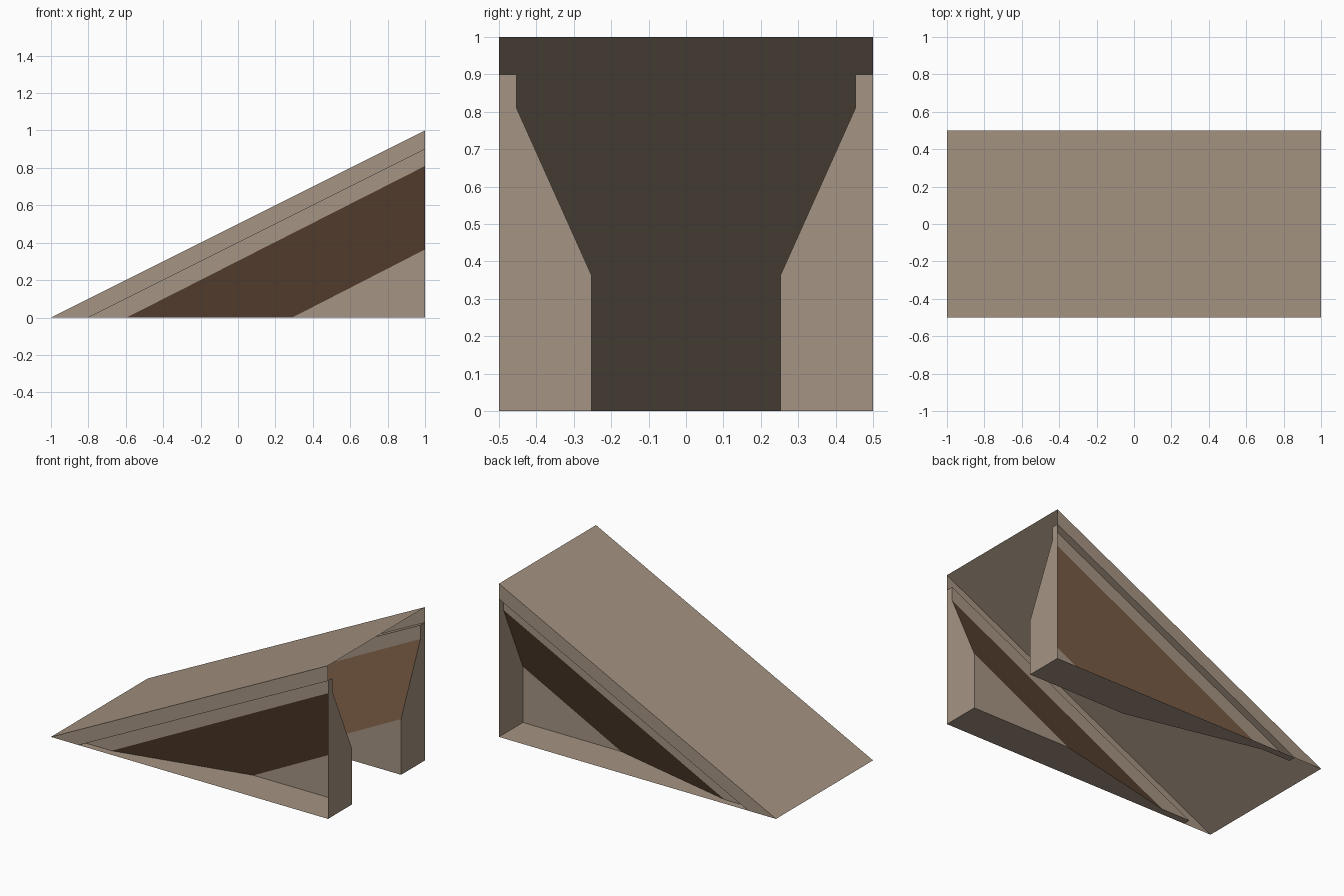
import bpy
from mathutils import Vector

if "Cube" in bpy.data.objects:
    bpy.data.objects.remove(bpy.data.objects["Cube"])


def srgb(r, g, b):
    lin = [((c / 255 + 0.055) / 1.055) ** 2.4 for c in (r, g, b)]
    return (*lin, 1)


def material(name, color):
    m = bpy.data.materials.new(name)
    m.diffuse_color = color
    m.use_nodes = True
    m.node_tree.nodes["Principled BSDF"].inputs["Base Color"].default_value = m.diffuse_color
    return m


tan = material("tan", srgb(165, 148, 130))
brown = material("brown", srgb(110, 83, 62))


def sheet(name, polygons, toward, mat, mirror=True):
    """Flat sheet part; every polygon faces the 'toward' direction."""
    verts, faces = [], []
    for poly in polygons:
        pts = [Vector(p) for p in poly]
        normal = (pts[1] - pts[0]).cross(pts[2] - pts[0])
        if normal.dot(Vector(toward)) < 0:
            pts.reverse()
        faces.append(range(len(verts), len(verts) + len(pts)))
        verts += pts
    me = bpy.data.meshes.new(name)
    me.from_pydata(verts, [], [list(f) for f in faces])
    me.materials.append(mat)
    ob = bpy.data.objects.new(name, me)
    bpy.context.collection.objects.link(ob)
    if mirror:
        mod = ob.modifiers.new("mirror", 'MIRROR')
        mod.use_axis = (False, True, False)
        mod.use_mirror_merge = False
    return ob


# Side profile: (y, x where it meets the ground, z at the tall end)
profile = [(-0.5, -1, 1), (-0.5, -0.8, 0.9), (-0.453, -0.8, 0.9),
           (-0.453, -0.595, 0.81), (-0.253, 0.29, 0.364), (-0.253, 1, 0)]


def strip(i):
    (y0, x0, z0), (y1, x1, z1) = profile[i], profile[i + 1]
    pts = [(x0, y0, 0), (1, y0, z0), (1, y1, z1)]
    return pts + [(x1, y1, 0)] if z1 > 0 else pts


# Sloping top surface
sheet("ramp_deck", [[(-1, -0.5, 0), (1, -0.5, 1), (1, 0.5, 1), (-1, 0.5, 0)]],
      (0, 0, 1), tan, mirror=False)

# Deck rim, ledge under it, and the recessed walls
sheet("deck_rim", [strip(0)], (0, -1, 0), tan)
sheet("rim_ledge", [strip(1)], (0, 0, -1), tan)
sheet("upper_wall", [strip(2)], (0, -1, 0), tan)
sheet("sloped_panel", [strip(3)], (0, -1, 0), brown)
sheet("lower_wall", [strip(4)], (0, -1, 0), tan)

# Ground flange closing each side recess below
ground = [(x, y, 0) for y, x, z in profile[2:]]
sheet("ground_flange", [ground[:2] + [(ground[1][0], -0.5, 0), (-0.8, -0.5, 0)],
                        ground[1:3] + [(ground[2][0], -0.5, 0), (ground[1][0], -0.5, 0)],
                        ground[2:] + [(1, -0.5, 0), (ground[2][0], -0.5, 0)]],
      (0, 0, 1), tan)

# Flange closing each side recess at the tall end
end = [(1, y, z) for y, x, z in profile[2:]]
sheet("end_flange", [end[:2] + [(1, -0.5, end[1][2]), (1, -0.5, 0.9)],
                     end[1:3] + [(1, -0.5, end[2][2]), (1, -0.5, end[1][2])],
                     end[2:] + [(1, -0.5, 0), (1, -0.5, end[2][2])]],
      (1, 0, 0), tan)
